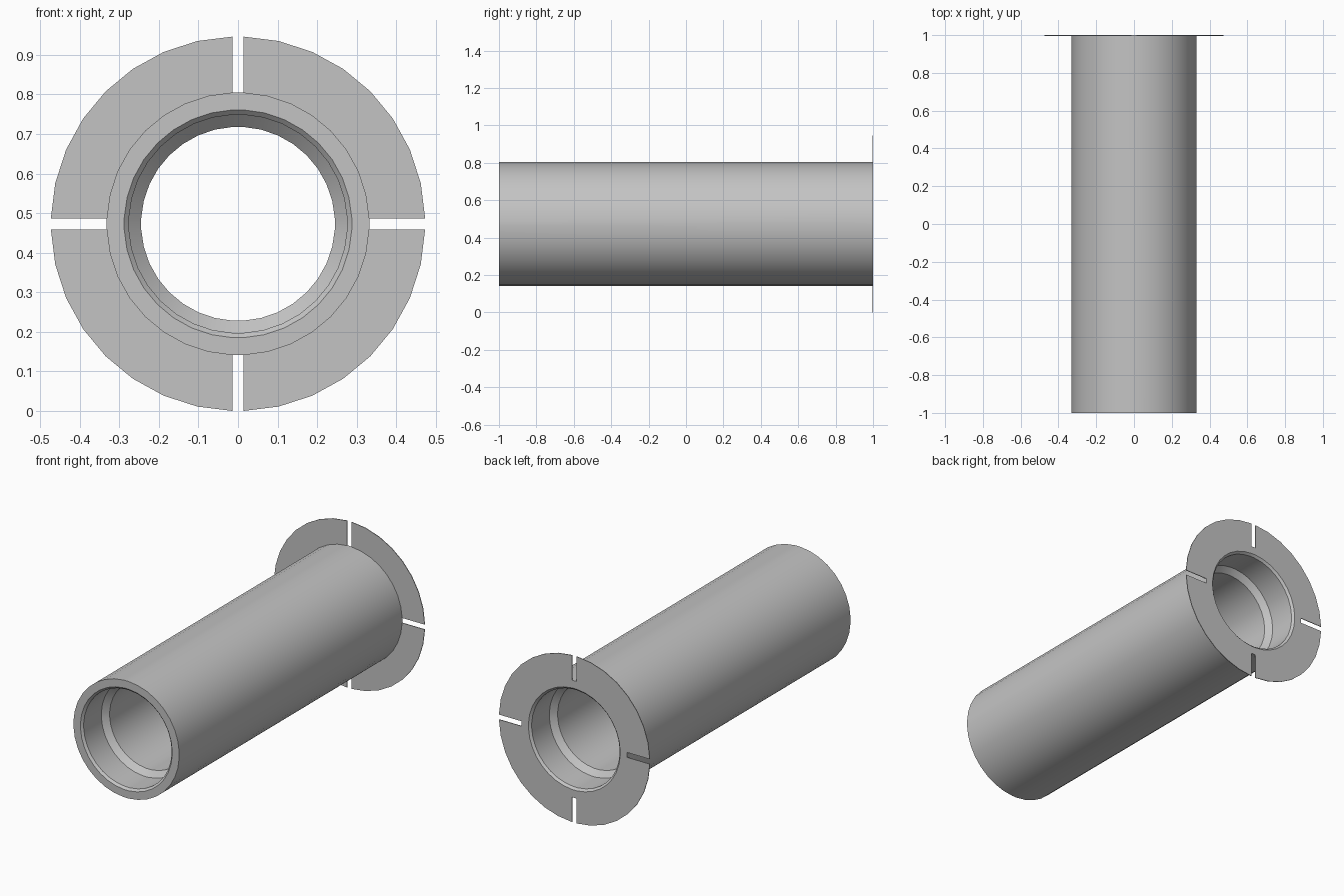
import bpy, bmesh
from math import asin, cos, sin, pi, radians

cube = bpy.data.objects.get("Cube")
if cube:
    bpy.data.objects.remove(cube, do_unlink=True)

FLANGE_R = 0.473
TUBE_R = 0.332
SLOT_HALF = 0.014
FLANGE_T = 0.004
STEPS = 8              # segments in each quarter
PER_QUARTER = STEPS + 1

grey = bpy.data.materials.new("plain grey")
grey.use_nodes = True
colour = (0.55, 0.55, 0.55, 1)
grey.diffuse_color = colour
grey.node_tree.nodes["Principled BSDF"].inputs["Base Color"].default_value = colour

bm = bmesh.new()


def ring(r, y):
    """Circle about the y axis, with a short segment at each slot."""
    half = asin(SLOT_HALF / r)
    verts = []
    for q in range(4):
        for i in range(PER_QUARTER):
            a = q * pi / 2 + half + (pi / 2 - 2 * half) * i / STEPS
            verts.append(bm.verts.new((r * cos(a), y, FLANGE_R + r * sin(a))))
    return verts


def quad(a, b, k):
    n = (k + 1) % len(a)
    bm.faces.new((a[k], a[n], b[n], b[k]))


# Tube section: outer wall, then the chamfered, stepped bore at both ends
bore = [(0.288, 1), (0.276, 0.988), (0.276, 0.83), (0.245, 0.80)]
profile = [(TUBE_R, -1), (TUBE_R, 1 - FLANGE_T), (TUBE_R, 1)]
profile += bore + [(r, -y) for r, y in reversed(bore)]
rings = [ring(r, y) for r, y in profile]
rim_front, rim_back = ring(FLANGE_R, 1 - FLANGE_T), ring(FLANGE_R, 1)

for j, a in enumerate(rings):
    for k in range(len(a)):
        in_slot = k % PER_QUARTER == STEPS
        # The flange leaves the outer wall here, except at the slots
        if j != 1 or in_slot:
            quad(a, rings[(j + 1) % len(rings)], k)

# Thin flange in four quarters, closed along the slot sides
for k in range(len(rim_front)):
    if k % PER_QUARTER != STEPS:
        quad(rings[1], rim_front, k)
        quad(rim_front, rim_back, k)
        quad(rim_back, rings[2], k)
    if k % PER_QUARTER in (0, STEPS):
        bm.faces.new((rings[1][k], rim_front[k], rim_back[k], rings[2][k]))

bmesh.ops.recalc_face_normals(bm, faces=bm.faces)
mesh = bpy.data.meshes.new("flanged_sleeve")
bm.to_mesh(mesh)
bm.free()
mesh.materials.append(grey)
sleeve = bpy.data.objects.new("flanged_sleeve", mesh)
bpy.context.collection.objects.link(sleeve)

# Smooth round walls with crisp chamfers and rims
bpy.ops.object.select_all(action='DESELECT')
sleeve.select_set(True)
bpy.context.view_layer.objects.active = sleeve
bpy.ops.object.shade_smooth_by_angle(angle=radians(30))
